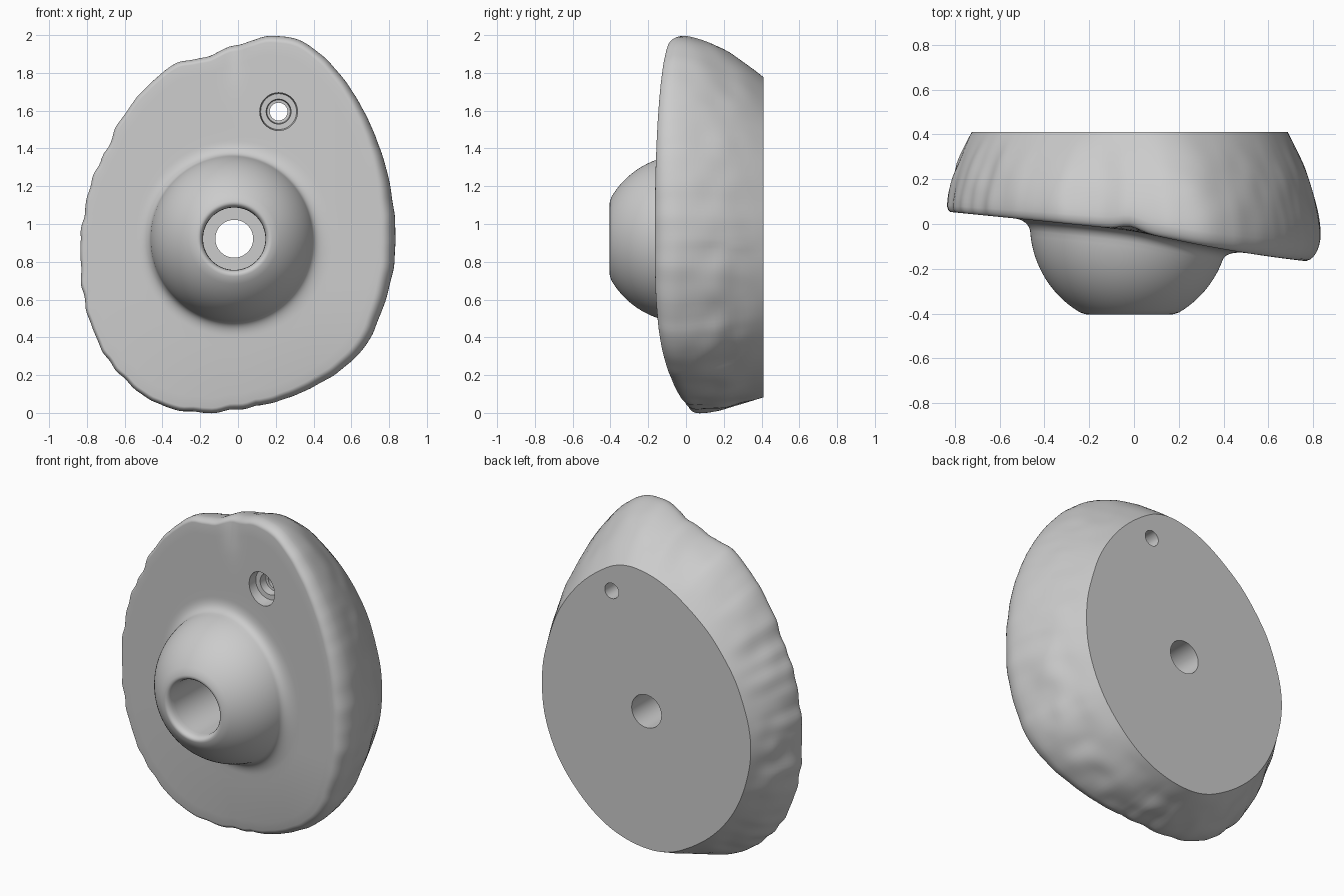
import bpy, bmesh
from math import sin, cos, pi, atan2, hypot, exp, asin
from mathutils import Vector, noise

if "Cube" in bpy.data.objects:
    bpy.data.objects.remove(bpy.data.objects["Cube"])

N = 240                 # samples around
CX, CZ = -0.02, 0.922   # bolt hole centre
BACK = 0.41
DOME_R, DOME_H = .445, .455

# widest silhouette and flat back outline (x, z)
RIM = [(.2, 2), (.1, 1.985), (.03, 1.955), (-.05, 1.945), (-.14, 1.885), (-.29, 1.862),
       (-.4, 1.81), (-.5, 1.7), (-.6, 1.59), (-.67, 1.44), (-.75, 1.29), (-.79, 1.16),
       (-.82, 1.03), (-.835, .85), (-.82, .66), (-.79, .5), (-.73, .35), (-.64, .22),
       (-.55, .13), (-.45, .06), (-.33, .02), (-.2, 0), (0, .02), (.2, .06), (.4, .14),
       (.55, .23), (.69, .37), (.75, .52), (.81, .7), (.832, .9), (.82, 1.1),
       (.78, 1.3), (.72, 1.48), (.63, 1.66), (.5, 1.84), (.38, 1.945), (.28, 1.99)]
BASE = [(.155, 1.78), (-.05, 1.76), (-.32, 1.61), (-.53, 1.4), (-.67, 1.14), (-.725, .86),
        (-.69, .66), (-.63, .5), (-.53, .35), (-.33, .18), (-.15, .09), (.02, .085),
        (.22, .14), (.46, .33), (.63, .6), (.685, .9), (.64, 1.19), (.51, 1.48),
        (.29, 1.7)]


def polar(points, blur):
    """Outline as N radii around the bolt hole, lightly smoothed."""
    pts = sorted((atan2(z - CZ, x - CX) % (2 * pi), hypot(x - CX, z - CZ))
                 for x, z in points)
    pts = [(pts[-1][0] - 2 * pi, pts[-1][1])] + pts + [(pts[0][0] + 2 * pi, pts[0][1])]
    raw = []
    for i in range(N):
        a = 2 * pi * i / N
        for (a0, r0), (a1, r1) in zip(pts, pts[1:]):
            if a0 <= a <= a1:
                raw.append(r0 + (r1 - r0) * (a - a0) / (a1 - a0))
                break
    return [sum(raw[(i + k) % N] for k in range(-blur, blur + 1)) / (2 * blur + 1)
            for i in range(N)]


def face_y(x, z):
    """Slanted front face: left side set back, right side proud."""
    bend = (x + (x * x + .006) ** .5) / 2      # soft crease near x = 0
    y = -.028 - .1 * x - .145 * bend + .085 * bend * bend
    if z < .7:
        y += .13 * (.7 - z) ** 2 * min(1, max(0, (x + .9) / 1.3))
    return y + .02 * exp(-((x + .02) / .06) ** 2 - ((z - 1.93) / .13) ** 2)


rim, base = polar(RIM, 2), polar(BASE, 4)
columns = []
for i in range(N):
    a = 2 * pi * i / N
    c, s = cos(a), sin(a)
    R, B = rim[i], base[i]
    at = lambda r: (CX + r * c, CZ + r * s)
    # chipped edge along the left and bottom
    x, z = at(R)
    R += .012 * noise.noise(Vector((x, 0, z)) * 11) * (1 if x < .1 else .3)
    w = (.08 + .05 * c) * (1 - .35 * abs(s))
    inner = R - w * .6
    y_wide = face_y(*at(R)) + w
    col = []
    # side wall with weathered bumps
    for k in range(17):
        t = k / 16
        r = B + (R - B) * (1 - (1 - t) ** 1.6)
        y = BACK + (y_wide - BACK) * t
        x, z = at(r)
        n = noise.noise(Vector((x, y, z)) * 7) * (1 if z < .9 else .5)
        col.append((r + .016 * n * sin(pi * t), y))
    # rounded rim
    for k in range(1, 9):
        t = pi / 2 * k / 8
        r = inner + (R - inner) * cos(t)
        col.append((r, face_y(*at(r)) + w * (1 - sin(t))))
    # front face
    for k in range(1, 8):
        r = inner + (.52 - inner) * k / 7
        col.append((r, face_y(*at(r))))
    # fillet between face and dome
    f = face_y(*at(.46))
    y1 = min(f - .05, -.03)
    p1 = asin(-y1 / DOME_H)
    r1 = DOME_R * cos(p1)
    r0, y0 = col[-1]
    for k in range(1, 11):
        t = k / 10
        u = 1 - t
        col.append((u * u * r0 + 2 * u * t * (r1 + .012) + t * t * r1,
                    u * u * y0 + 2 * u * t * f + t * t * y1))
    # dome
    p2 = asin(.395 / DOME_H)
    for k in range(1, 19):
        p = p1 + (p2 - p1) * k / 18
        col.append((DOME_R * cos(p), -DOME_H * sin(p)))
    # flat lip, counterbore and bolt hole
    col += [(.2, -.402), (.19, -.404), (.18, -.4), (.172, -.39), (.167, -.375),
            (.165, -.35), (.165, 0), (.1, 0), (.1, BACK)]
    columns.append([(at(r)[0], y, at(r)[1]) for r, y in col])

bm = bmesh.new()
grid = [[bm.verts.new(p) for p in col] for col in columns]
M = len(grid[0])
for i in range(N):
    p, q = grid[i], grid[(i + 1) % N]
    for j in range(M):
        k = (j + 1) % M
        bm.faces.new((p[j], p[k], q[k], q[j]))
bmesh.ops.recalc_face_normals(bm, faces=bm.faces)
mesh = bpy.data.meshes.new("climbing_hold")
bm.to_mesh(mesh)
bm.free()
hold = bpy.data.objects.new("climbing_hold", mesh)
bpy.context.collection.objects.link(hold)

# stepped cutter for the small screw hole
bm = bmesh.new()
profile = [(.1, -.3), (.1, -.05), (.095, 0), (.066, .001),
           (.062, .05), (.047, .051), (.047, .6)]
S = 48
rings = [[bm.verts.new((.215 + r * cos(2 * pi * i / S), y, 1.595 + r * sin(2 * pi * i / S)))
          for i in range(S)] for r, y in profile]
for p, q in zip(rings, rings[1:]):
    for i in range(S):
        bm.faces.new((p[i], p[(i + 1) % S], q[(i + 1) % S], q[i]))
bm.faces.new(rings[0])
bm.faces.new(rings[-1])
bmesh.ops.recalc_face_normals(bm, faces=bm.faces)
cut_mesh = bpy.data.meshes.new("screw_cutter")
bm.to_mesh(cut_mesh)
bm.free()
cutter = bpy.data.objects.new("screw_cutter", cut_mesh)
bpy.context.collection.objects.link(cutter)
cutter.hide_render = True

bpy.context.view_layer.objects.active = hold
hold.select_set(True)
mod = hold.modifiers.new("screw_hole", 'BOOLEAN')
mod.operation = 'DIFFERENCE'
mod.solver = 'EXACT'
mod.object = cutter
bpy.ops.object.modifier_apply(modifier=mod.name)
bpy.data.objects.remove(cutter)
bpy.ops.object.shade_smooth_by_angle(angle=.75)
